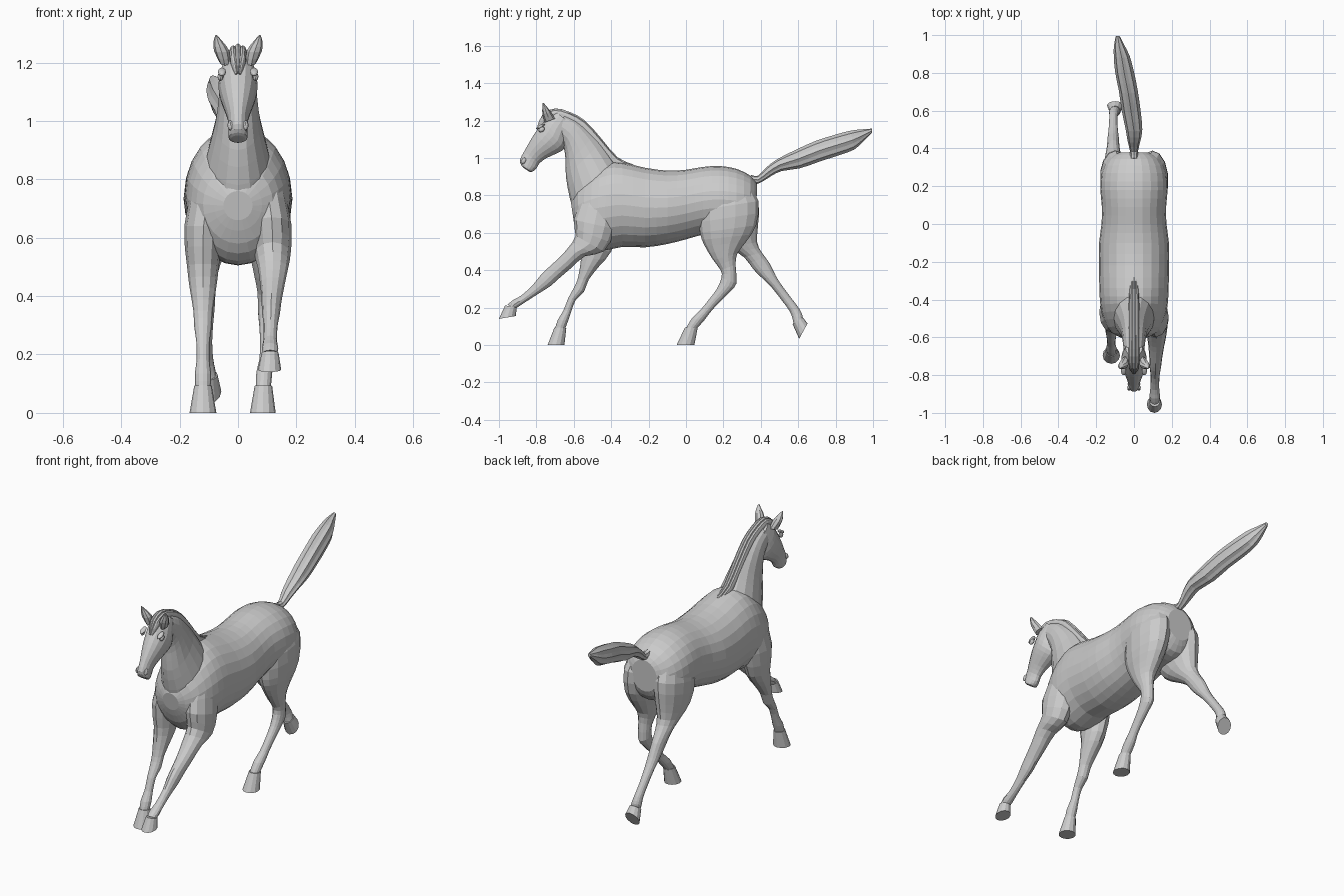
import bpy, bmesh, math
from mathutils import Vector


def catmull(a, b, c, d, t):
    return [0.5 * (2 * q + (r - p) * t + (2 * p - 5 * q + 4 * r - s) * t * t
                   + (3 * q - p - 3 * r + s) * t ** 3) for p, q, r, s in zip(a, b, c, d)]


def loft(name, rings, n=16, sub=2, groove=0.0):
    """Skin through elliptical rings (x centre, half width, ya, za, yb, zb);
    a and b are opposite silhouette points seen from the side."""
    fine = []
    for i in range(len(rings) - 1):
        p = [rings[max(0, min(len(rings) - 1, i + k))] for k in (-1, 0, 1, 2)]
        fine += [catmull(*p, s / sub) for s in range(sub)]
    fine.append(rings[-1])
    bm = bmesh.new()
    loops = []
    for x, w, ya, za, yb, zb in fine:
        mid = Vector((x, (ya + yb) / 2, (za + zb) / 2))
        axis = Vector((0, (yb - ya) / 2, (zb - za) / 2))
        loop = []
        for k in range(n):
            a = 2 * math.pi * k / n
            r = 1 - groove * (k % 2)
            loop.append(bm.verts.new(mid + axis * (r * math.cos(a))
                                     + Vector((w * r * math.sin(a), 0, 0))))
        loops.append(loop)
    for p, q in zip(loops, loops[1:]):
        for k in range(n):
            j = (k + 1) % n
            bm.faces.new((p[k], p[j], q[j], q[k]))
    bm.faces.new(loops[0])
    bm.faces.new(loops[-1])
    bmesh.ops.recalc_face_normals(bm, faces=bm.faces)
    me = bpy.data.meshes.new(name)
    bm.to_mesh(me)
    bm.free()
    ob = bpy.data.objects.new(name, me)
    bpy.context.collection.objects.link(ob)
    return ob


def ball(name, loc, scale, rot=(0, 0, 0)):
    bpy.ops.mesh.primitive_uv_sphere_add(segments=12, ring_count=8, radius=1,
                                         location=loc, rotation=rot)
    bpy.context.object.name = name
    bpy.context.object.scale = scale


# Trunk, chest to rump
loft("body", [
    (0, .05, -.600, .66, -.615, .76), (0, .12, -.57, .58, -.58, .85),
    (0, .16, -.52, .52, -.50, .93), (0, .178, -.44, .505, -.42, .975),
    (0, .183, -.34, .525, -.34, .975), (0, .186, -.22, .522, -.22, .948),
    (0, .185, -.10, .54, -.10, .932), (0, .172, 0, .565, 0, .937),
    (0, .170, .09, .59, .09, .952), (0, .178, .18, .60, .18, .957),
    (0, .172, .27, .60, .27, .942), (0, .14, .34, .62, .345, .905),
    (0, .08, .375, .68, .38, .86)], n=24)

# Neck
loft("neck", [
    (0, .125, -.585, .66, -.34, .92), (0, .105, -.62, .78, -.39, .99),
    (0, .078, -.642, .90, -.455, 1.08), (0, .066, -.645, 1.0, -.525, 1.155),
    (0, .06, -.655, 1.06, -.585, 1.205), (0, .055, -.68, 1.10, -.65, 1.235)])

# Head
loft("head", [
    (0, .045, -.70, 1.25, -.61, 1.18), (0, .062, -.75, 1.215, -.635, 1.10),
    (0, .067, -.775, 1.18, -.65, 1.05), (0, .06, -.81, 1.13, -.69, 1.025),
    (0, .046, -.84, 1.08, -.745, 1.0), (0, .034, -.865, 1.035, -.785, .97),
    (0, .033, -.888, .99, -.80, .943), (0, .032, -.88, .96, -.825, .925),
    (0, .018, -.865, .945, -.84, .928)])

# Ears, brows, eyes, nostrils
for s, side in ((1, "left"), (-1, "right")):
    loft(side + "_ear", [
        (s * .045, .018, -.755, 1.19, -.70, 1.21),
        (s * .056, .026, -.768, 1.235, -.722, 1.245),
        (s * .068, .016, -.768, 1.27, -.742, 1.272),
        (s * .075, .002, -.767, 1.295, -.762, 1.295)], n=8)
    ball(side + "_eye", (s * .06, -.772, 1.152), (.010, .018, .013), (.6, 0, 0))
    ball(side + "_brow", (s * .055, -.778, 1.168), (.014, .026, .009), (.5, 0, 0))
    ball(side + "_nostril", (s * .026, -.868, .985), (.010, .013, .018), (-.5, 0, 0))

# Mane and forelock: three parallel locks along the crest
mane = [
    (.012, -.32, .94, -.28, .965), (.016, -.39, .96, -.365, 1.003),
    (.018, -.49, 1.06, -.455, 1.107), (.018, -.57, 1.14, -.54, 1.2),
    (.018, -.64, 1.19, -.622, 1.246), (.018, -.71, 1.21, -.70, 1.265),
    (.016, -.75, 1.18, -.765, 1.235), (.006, -.78, 1.155, -.795, 1.17)]
for off, name in ((-1, "mane_right"), (0, "mane_middle"), (1, "mane_left")):
    loft(name, [(off * w * .9, w * .75, ya, za, yb, zb - abs(off) * .006)
                for w, ya, za, yb, zb in mane], n=10)

# Tail, streaming back and slightly to one side
loft("tail", [
    (0, .02, .33, .87, .35, .91), (0, .021, .385, .862, .385, .905),
    (0, .034, .45, .90, .43, .95), (0, .044, .51, .93, .49, .995),
    (-.015, .05, .61, .945, .59, 1.045), (-.03, .05, .72, .983, .69, 1.09),
    (-.05, .05, .82, 1.015, .79, 1.122), (-.065, .042, .90, 1.045, .88, 1.146),
    (-.078, .028, .95, 1.09, .94, 1.153), (-.086, .01, .995, 1.135, .995, 1.157)],
    n=16, groove=.12)

# Legs, each from shoulder or hip down to the pastern
loft("left_front_leg", [
    (.095, .055, -.55, .80, -.36, .82), (.115, .068, -.60, .67, -.38, .62),
    (.118, .062, -.59, .585, -.44, .50), (.12, .052, -.63, .52, -.54, .475),
    (.118, .042, -.68, .465, -.61, .415), (.115, .034, -.74, .41, -.68, .355),
    (.113, .031, -.78, .37, -.725, .315), (.112, .024, -.82, .32, -.78, .28),
    (.11, .023, -.88, .265, -.85, .235), (.11, .028, -.925, .24, -.895, .205),
    (.11, .025, -.955, .215, -.91, .195)], n=12)

loft("right_front_leg", [
    (-.095, .055, -.55, .80, -.34, .82), (-.118, .066, -.575, .64, -.36, .64),
    (-.12, .055, -.56, .51, -.40, .50), (-.12, .045, -.565, .43, -.465, .42),
    (-.12, .033, -.58, .35, -.52, .35), (-.12, .03, -.60, .305, -.545, .285),
    (-.12, .023, -.63, .25, -.59, .24), (-.12, .022, -.655, .185, -.615, .175),
    (-.12, .028, -.685, .135, -.63, .13), (-.12, .026, -.70, .09, -.645, .09)], n=12)

loft("left_hind_leg", [
    (.08, .065, .11, .85, .33, .86), (.095, .085, .07, .72, .388, .77),
    (.10, .078, .075, .60, .375, .64), (.10, .06, .10, .53, .32, .55),
    (.10, .045, .145, .455, .275, .49), (.10, .034, .185, .40, .265, .43),
    (.10, .032, .19, .36, .27, .33), (.10, .027, .165, .30, .235, .285),
    (.098, .023, .12, .24, .17, .22), (.095, .023, .075, .185, .13, .175),
    (.09, .028, .03, .14, .10, .135), (.087, .026, 0, .09, .06, .09)], n=14)

loft("right_hind_leg", [
    (-.08, .065, .12, .85, .33, .87), (-.095, .085, .09, .70, .388, .76),
    (-.10, .075, .14, .58, .385, .64), (-.105, .055, .23, .52, .38, .55),
    (-.11, .042, .31, .47, .405, .495), (-.11, .034, .36, .405, .445, .44),
    (-.11, .031, .41, .355, .48, .37), (-.11, .026, .46, .305, .515, .315),
    (-.11, .022, .515, .235, .56, .255), (-.108, .023, .555, .18, .605, .195),
    (-.105, .027, .57, .14, .622, .16), (-.10, .026, .575, .11, .622, .145)], n=14)

# Hooves: flared from coronet to sole
for name, top, sole in (
        ("left_front_hoof", (.11, .029, -.967, .212, -.905, .20),
         (.108, .04, -1.0, .14, -.91, .155)),
        ("right_front_hoof", (-.12, .030, -.703, .095, -.64, .09),
         (-.12, .046, -.74, 0, -.65, 0)),
        ("left_hind_hoof", (.087, .030, -.005, .095, .062, .09),
         (.085, .044, -.05, 0, .045, 0)),
        ("right_hind_hoof", (-.10, .030, .57, .112, .625, .148),
         (-.10, .043, .605, .033, .65, .115))):
    loft(name, [top, sole], n=12, sub=1)
